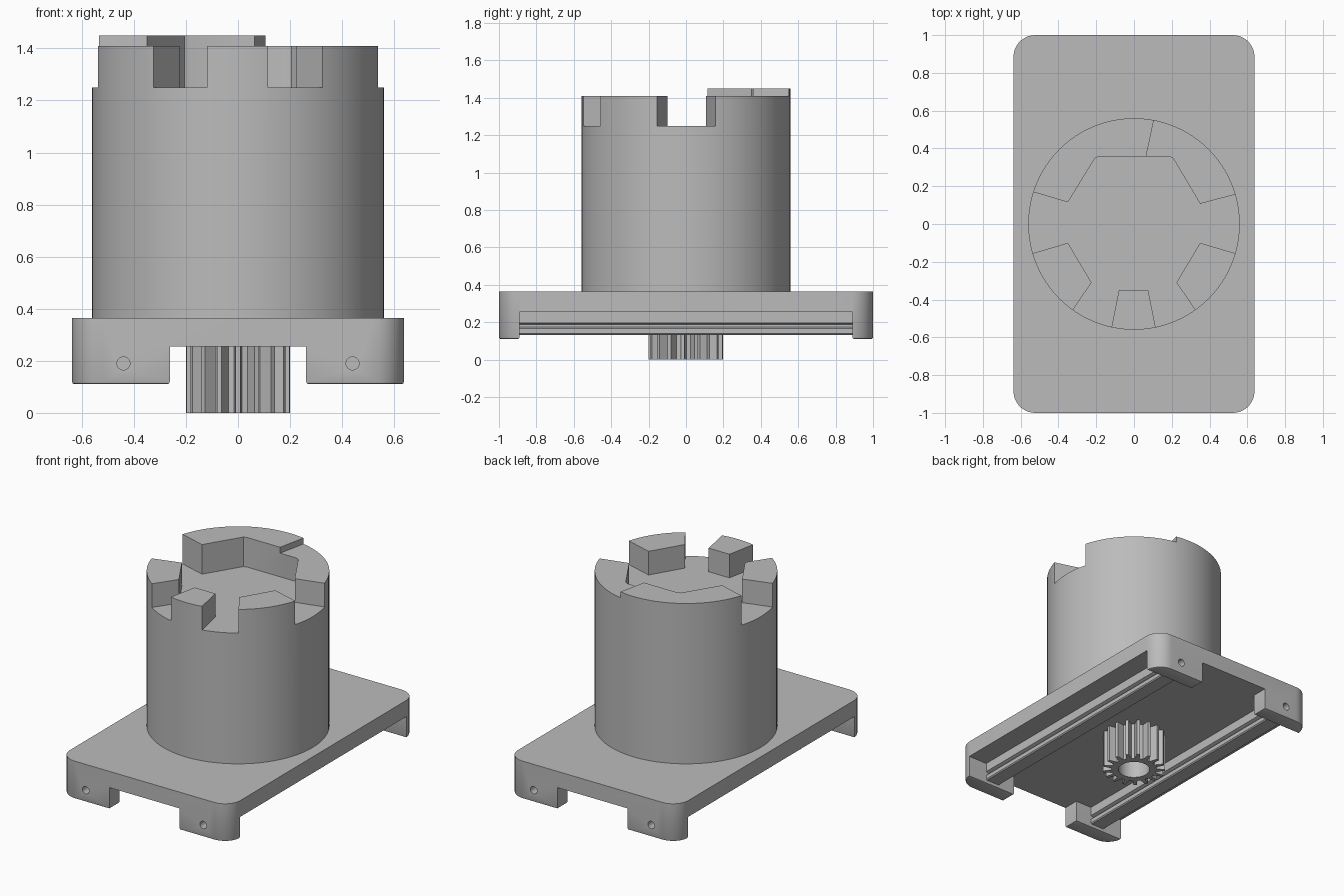
import bpy, bmesh, math

if "Cube" in bpy.data.objects:
    bpy.data.objects.remove(bpy.data.objects["Cube"])

grey = bpy.data.materials.new("mid grey")
grey.diffuse_color = (0.5, 0.5, 0.5, 1)
grey.use_nodes = True
grey.node_tree.nodes["Principled BSDF"].inputs["Base Color"].default_value = grey.diffuse_color


def prism(name, pts, z0, z1):
    """Extrude a closed xy outline from z0 to z1."""
    bm = bmesh.new()
    face = bm.faces.new([bm.verts.new((x, y, z0)) for x, y in pts])
    ext = bmesh.ops.extrude_face_region(bm, geom=[face])["geom"]
    for v in ext:
        if isinstance(v, bmesh.types.BMVert):
            v.co.z = z1
    bmesh.ops.recalc_face_normals(bm, faces=bm.faces)
    mesh = bpy.data.meshes.new(name)
    bm.to_mesh(mesh)
    bm.free()
    ob = bpy.data.objects.new(name, mesh)
    bpy.context.collection.objects.link(ob)
    mesh.materials.append(grey)
    return ob


def activate(ob):
    bpy.ops.object.select_all(action='DESELECT')
    ob.select_set(True)
    bpy.context.view_layer.objects.active = ob


def cut(ob, cutter):
    """Subtract the cutter and remove it."""
    mod = ob.modifiers.new("cut", 'BOOLEAN')
    mod.operation, mod.solver, mod.object = 'DIFFERENCE', 'EXACT', cutter
    activate(ob)
    bpy.ops.object.modifier_apply(modifier=mod.name)
    bpy.data.objects.remove(cutter)


def smooth(ob):
    activate(ob)
    bpy.ops.object.shade_smooth_by_angle(angle=math.radians(30))


def circle(r, n, cx=0, cy=0, a0=0, a1=360, closed=True):
    m = n if closed else n - 1
    return [(cx + r * math.cos(math.radians(a0 + (a1 - a0) * i / m)),
             cy + r * math.sin(math.radians(a0 + (a1 - a0) * i / m))) for i in range(n)]


# base plate: rounded block with a cross-shaped recess that leaves four feet
W, L, R = 0.638, 1.0, 0.115
outline = []
for cx, cy, a in ((1, 1, 0), (-1, 1, 90), (-1, -1, 180), (1, -1, 270)):
    outline += circle(R, 10, cx * (W - R), cy * (L - R), a, a + 90, False)
base = prism("base_plate", outline, 0.11, 0.365)
fx, fy = 0.262, 0.89
cross = [(fx, -2), (fx, -fy), (2, -fy), (2, fy), (fx, fy), (fx, 2),
         (-fx, 2), (-fx, fy), (-2, fy), (-2, -fy), (-fx, -fy), (-fx, -2)]
cut(base, prism("recess", cross, -0.5, 0.255))

# small chamfer around the foot soles
bm = bmesh.new()
bm.from_mesh(base.data)
sole = [e for e in bm.edges if all(v.co.z < 0.1105 for v in e.verts)
        and len(e.link_faces) == 2 and e.calc_face_angle(0) > 0.5]
bmesh.ops.bevel(bm, geom=sole, offset=0.01, segments=2, profile=0.5, affect='EDGES')
bm.to_mesh(base.data)
bm.free()

# screw holes in the feet
for sx in (-1, 1):
    for sy in (-1, 1):
        hole = prism("hole", circle(0.025, 24), -0.06, 0.06)
        hole.rotation_euler.x = math.pi / 2
        hole.location = (sx * 0.44, sy * 1.0, 0.19)
        bpy.context.view_layer.update()
        cut(base, hole)
smooth(base)

# guide rails with side grooves, running between the feet
half = [(0.055, 0.256), (0.055, 0.195), (0.035, 0.187), (0.035, 0.175),
        (0.055, 0.167), (0.055, 0.14), (0.048, 0.133)]
profile = half + [(-x, z) for x, z in reversed(half)]
for side, sx in (("left", -1), ("right", 1)):
    rail = prism(side + "_rail", profile, -0.892, 0.892)
    rail.rotation_euler.x = math.pi / 2
    rail.location.x = sx * 0.44

# cylindrical body with a crown of four lugs
body = prism("crown_body", circle(0.56, 96), 0.36, 1.45)
# pocket and notches between the lugs; each lug gives its inner corners
pocket = [(0.72, 0.205), (0.35, 0.107), (0.215, 0.335), (0.205, 0.35), (0.185, 0.358),
          (-0.185, 0.358), (-0.205, 0.35), (-0.215, 0.335), (-0.35, 0.115), (-0.72, 0.225),
          (-0.72, -0.21), (-0.35, -0.1), (-0.225, -0.31), (-0.415, -0.59),
          (-0.15, -0.7), (-0.08, -0.35), (0.075, -0.35), (0.145, -0.7),
          (0.415, -0.59), (0.225, -0.31), (0.35, -0.1), (0.72, -0.21)]
cut(body, prism("pocket", pocket, 1.25, 2))
# only the left part of the rear lug keeps the full height
step = [(0.052, 0.3), (0.137, 0.7), (0.8, 0.7), (0.8, -0.8), (-0.8, -0.8), (-0.8, 0.09), (0.052, 0.09)]
cut(body, prism("step", step, 1.41, 2))
smooth(body)

# pinion with a bore
teeth, pts = 17, []
for i in range(teeth):
    for f, r in ((-0.30, 0.145), (-0.22, 0.165), (-0.13, 0.2), (0.13, 0.2), (0.22, 0.165), (0.30, 0.145)):
        a = 2 * math.pi * (i + f) / teeth - math.pi / 2
        pts.append((r * math.cos(a), r * math.sin(a)))
gear = prism("pinion", pts, 0, 0.26)
cut(gear, prism("bore", circle(0.1, 48), -0.1, 0.254))
smooth(gear)
